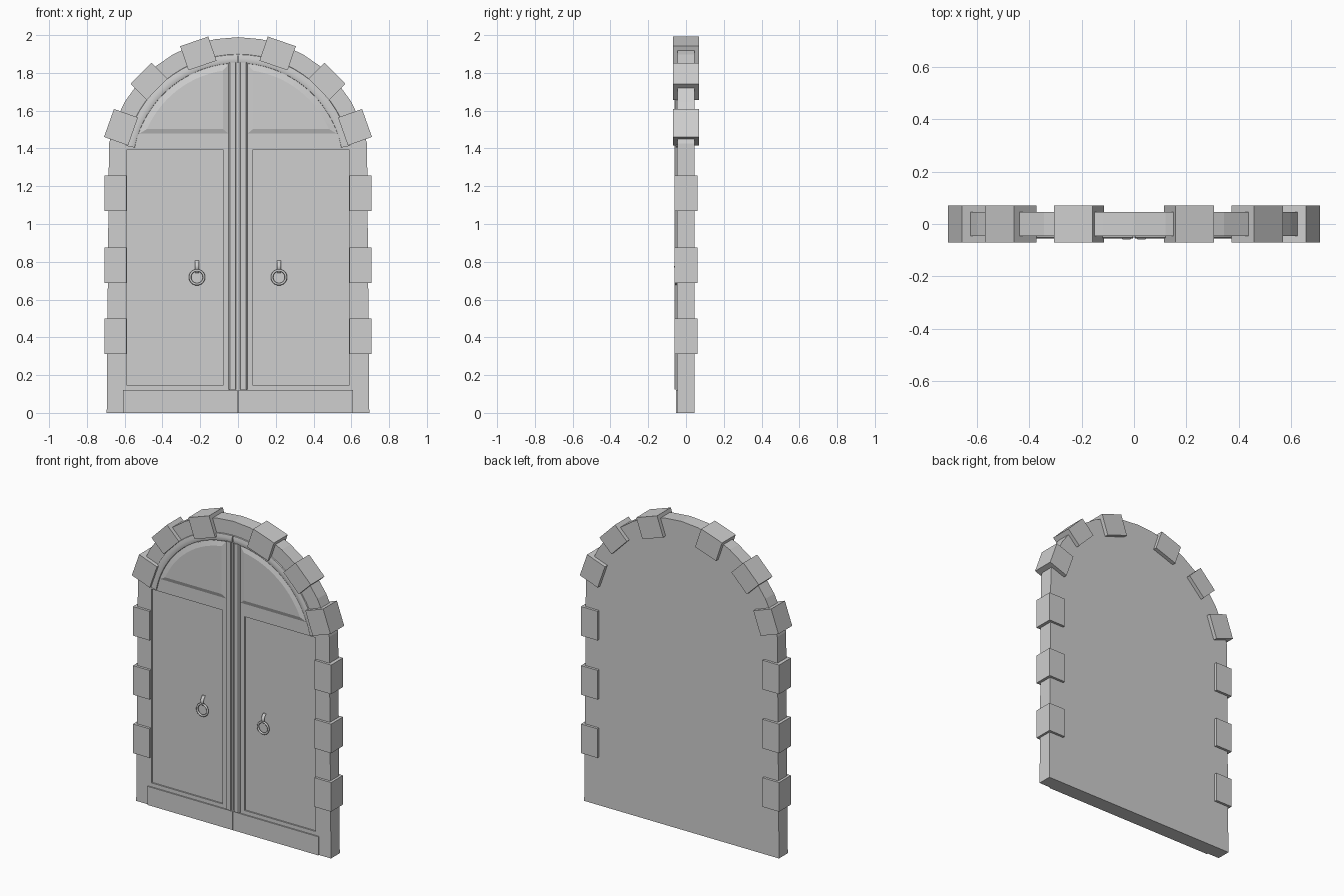
import bpy, bmesh, math
from mathutils import Matrix, Vector

if "Cube" in bpy.data.objects:
    bpy.data.objects.remove(bpy.data.objects["Cube"])

ARCH_Z = 1.293            # centre height of all arch curves
FRONT, BACK = -0.045, 0.045

stone = bpy.data.materials.new("light_grey")
stone.diffuse_color = (0.62, 0.62, 0.62, 1)
stone.use_nodes = True
stone.node_tree.nodes["Principled BSDF"].inputs["Base Color"].default_value = stone.diffuse_color


def finish(name, bm, smooth=False):
    bmesh.ops.recalc_face_normals(bm, faces=bm.faces)
    me = bpy.data.meshes.new(name)
    bm.to_mesh(me)
    bm.free()
    ob = bpy.data.objects.new(name, me)
    bpy.context.collection.objects.link(ob)
    me.materials.append(stone)
    if smooth:
        bpy.ops.object.select_all(action='DESELECT')
        ob.select_set(True)
        bpy.context.view_layer.objects.active = ob
        bpy.ops.object.shade_smooth_by_angle(angle=math.radians(40))
    return ob


def loft(name, loops, smooth=False):
    """Skin a row of closed loops and cap both ends."""
    bm = bmesh.new()
    rings = [[bm.verts.new(p) for p in loop] for loop in loops]
    n = len(rings[0])
    for a, b in zip(rings, rings[1:]):
        for i in range(n):
            j = (i + 1) % n
            bm.faces.new((a[i], a[j], b[j], b[i]))
    bm.faces.new(rings[0])
    bm.faces.new(rings[-1])
    return finish(name, bm, smooth)


def at_y(outline, y):
    return [(x, y, z) for x, z in outline]


def box(name, centre, size, tilt=0.0):
    bm = bmesh.new()
    m = (Matrix.Translation(Vector(centre)) @ Matrix.Rotation(tilt, 4, 'Y')
         @ Matrix.Diagonal((*size, 1)))
    bmesh.ops.create_cube(bm, size=1, matrix=m)
    return finish(name, bm)


def arc(r, a0, a1, n):
    return [(r * math.cos(a0 + (a1 - a0) * i / n),
             ARCH_Z + r * math.sin(a0 + (a1 - a0) * i / n)) for i in range(n + 1)]


# Wall slab with straight sides and a round top
start = math.radians(11)
outline = [(-0.695, 0), (0.695, 0)] + arc(0.696, start, math.pi - start, 16)
wall = loft("door_wall", [at_y(outline, FRONT), at_y(outline, BACK)])

# Shallow recesses for the lower door panels
for s in (-1, 1):
    cutter = box("panel_cutter", (s * 0.333, FRONT, 0.77), (0.507, 0.018, 1.25))
    mod = wall.modifiers.new("recess", 'BOOLEAN')
    mod.operation, mod.solver, mod.object = 'DIFFERENCE', 'EXACT', cutter
    bpy.context.view_layer.objects.active = wall
    bpy.ops.object.modifier_apply(modifier=mod.name)
    bpy.data.objects.remove(cutter)


def half_arch(s, x0, z0, r):
    a0, a1 = math.asin((z0 - ARCH_Z) / r), math.acos(x0 / r)
    return [(s * x, z) for x, z in [(x0, z0)] + arc(r, a0, a1, 14)]


rim = [(0.557, -0.03), (0.559, -0.053), (0.566, -0.056), (0.585, -0.056),
       (0.604, -0.052), (0.61, -0.03)]

for s, side in ((-1, "left"), (1, "right")):
    # Upper bevelled panel
    outer, inner = half_arch(s, 0.05, 1.478, 0.555), half_arch(s, 0.08, 1.503, 0.525)
    loft(side + "_upper_panel", [at_y(outer, -0.04), at_y(outer, -0.046), at_y(inner, -0.055)])

    # Arched moulding over the door leaf
    sections = []
    for i in range(17):
        a = math.radians(11.5 + (89.7 - 11.5) * i / 16)
        sections.append([(s * r * math.cos(a), y, ARCH_Z + r * math.sin(a)) for r, y in rim])
    loft(side + "_arch_moulding", sections, True)

    # Upright strip beside the centre gap
    strip = [(0.002, -0.03), (0.002, -0.05), (0.01, -0.05), (0.013, -0.06),
             (0.043, -0.06), (0.049, -0.052), (0.049, -0.03)]
    loft(side + "_centre_strip",
         [[(s * x, y, z) for x, y in strip] for z in (0.125, 1.856)])

    # Kick board
    box(side + "_kick_board", (s * 0.306, -0.043, 0.06), (0.608, 0.02, 0.12))

    # Ring handle and its curved hanger
    bpy.ops.mesh.primitive_torus_add(
        major_segments=24, minor_segments=8, major_radius=0.037, minor_radius=0.0065,
        location=(s * 0.217, -0.053, 0.718), rotation=(math.pi / 2, 0, 0))
    ring = bpy.context.object
    ring.name = side + "_ring_handle"
    ring.data.materials.append(stone)
    bpy.ops.object.shade_smooth_by_angle(angle=math.radians(60))
    hanger = []
    for i in range(9):
        t = i / 8
        y, z = -0.038 - 0.019 * math.sin(math.pi * t), 0.806 - 0.066 * t
        hanger.append([(s * 0.217 + 0.011 * math.cos(k * math.pi / 4),
                        y + 0.006 * math.sin(k * math.pi / 4), z) for k in range(8)])
    loft(side + "_ring_hanger", hanger, True)

    # Stone blocks up the jamb
    for i, z in enumerate((0.405, 0.782, 1.163)):
        box(f"{side}_jamb_block_{i + 1}", (s * 0.648, 0, z), (0.118, 0.122, 0.188))

    # Stone blocks around the arch: angle, radius, radial depth
    for i, (deg, r, depth) in enumerate(((19.5, 0.657, 0.135), (44.5, 0.66, 0.12),
                                         (71, 0.645, 0.135))):
        a = math.radians(deg)
        box(f"{side}_arch_block_{i + 1}",
            (s * r * math.cos(a), 0, ARCH_Z + r * math.sin(a)),
            (depth, 0.14, 0.157), -s * a)
